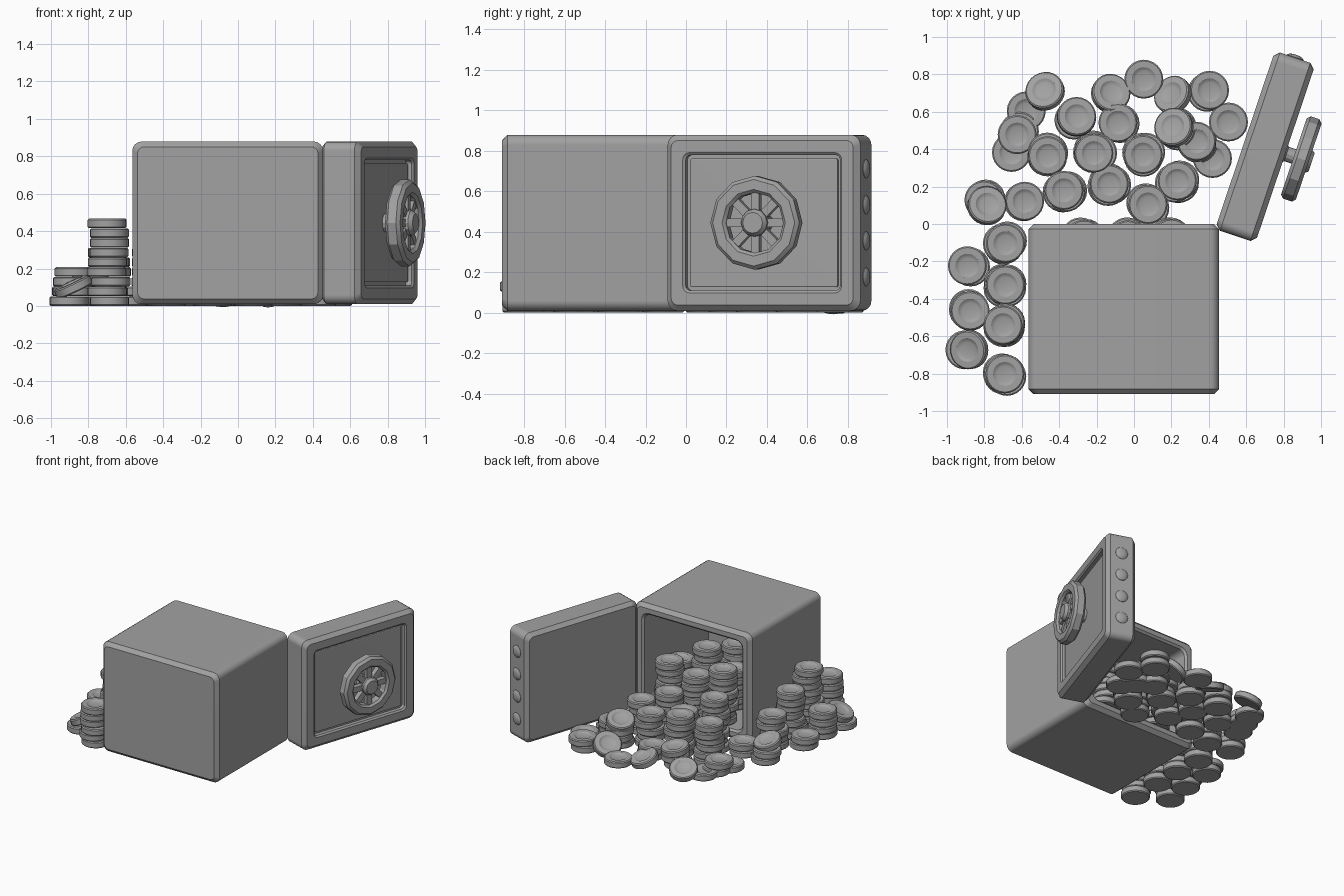
import bpy, bmesh, math, random
from mathutils import Matrix, Vector

if "Cube" in bpy.data.objects:
    bpy.data.objects.remove(bpy.data.objects["Cube"])
random.seed(4)

# One grey metal for everything
GREY = (0.36, 0.36, 0.36, 1)
metal = bpy.data.materials.new("grey metal")
metal.use_nodes = True
metal.diffuse_color = GREY
metal.node_tree.nodes["Principled BSDF"].inputs["Base Color"].default_value = GREY


def make_mesh(name, bm, angle=35):
    bmesh.ops.recalc_face_normals(bm, faces=bm.faces)
    mesh = bpy.data.meshes.new(name)
    bm.to_mesh(mesh)
    bm.free()
    mesh.materials.append(metal)
    mesh.shade_smooth()
    mesh.set_sharp_from_angle(angle=math.radians(angle))
    return mesh


def place(name, mesh, matrix=Matrix()):
    ob = bpy.data.objects.new(name, mesh)
    bpy.context.collection.objects.link(ob)
    ob.matrix_world = matrix
    return ob


def bridge(bm, a, b):
    for i in range(len(a)):
        j = (i + 1) % len(a)
        bm.faces.new((a[i], a[j], b[j], b[i]))


def rounded_loft(name, width, height, rings, matrix):
    """Loft rounded rectangles along y; each ring is (inset, y, corner radius)."""
    bm = bmesh.new()
    loops = []
    for inset, y, r in rings:
        loop = []
        for k in range(4):
            sx, sz = ((1, 1), (-1, 1), (-1, -1), (1, -1))[k]
            cx, cz = sx * (width / 2 - inset - r), sz * (height / 2 - inset - r)
            for i in range(5):
                t = math.pi / 2 * (k + i / 4)
                loop.append(bm.verts.new((cx + r * math.cos(t), y, cz + r * math.sin(t))))
        loops.append(loop)
    for a, b in zip(loops, loops[1:]):
        bridge(bm, a, b)
    bm.faces.new(loops[0])
    bm.faces.new(loops[-1])
    ob = place(name, make_mesh(name, bm), matrix)
    # Keep the large faces flat and the rounded edges smooth
    ob.modifiers.new("flat faces", "WEIGHTED_NORMAL").keep_sharp = True


def lathe(name, profile, sides, closed=False, angle=35):
    """Turn (radius, height) points around local z; ends are capped unless closed."""
    bm = bmesh.new()
    loops = [[bm.verts.new((r * math.cos(i * math.tau / sides),
                            r * math.sin(i * math.tau / sides), h))
              for i in range(sides)] for r, h in profile]
    for a, b in zip(loops, loops[1:]):
        bridge(bm, a, b)
    if closed:
        bridge(bm, loops[-1], loops[0])
    else:
        bm.faces.new(loops[0])
        bm.faces.new(loops[-1])
    return make_mesh(name, bm, angle)


# Safe body, open at the back
MID_Z, HEIGHT = 0.444, 0.87
rounded_loft("safe_body", 1.02, HEIGHT, [
    (0.028, -0.91, 0.035), (0, -0.882, 0.05), (0, -0.028, 0.05), (0.028, 0, 0.035),
    (0.065, 0, 0.06), (0.08, -0.015, 0.05), (0.08, -0.82, 0.05)],
    Matrix.Translation((-0.055, 0, MID_Z)))

# Open door: local x runs to the hinge, local y points out of its outer face
DOOR_W, THICK = 1.005, 0.228
hinge = Matrix.Translation((0.433, -0.027, MID_Z)) @ Matrix.Rotation(math.radians(251.4), 4, "Z")
door_frame = hinge @ Matrix.Translation((-DOOR_W / 2, 0, 0))
rounded_loft("door", DOOR_W, HEIGHT, [
    (0.028, 0, 0.035), (0, 0.028, 0.05), (0, THICK - 0.028, 0.05), (0.028, THICK, 0.035),
    (0.088, THICK, 0.035), (0.1, THICK - 0.01, 0.025), (0.1, THICK - 0.04, 0.025),
    (0.118, THICK - 0.04, 0.01), (0.118, THICK - 0.027, 0.01),
    (0.124, THICK - 0.023, 0.006)], door_frame)

# Hand wheel on the door
wheel_frame = door_frame @ Matrix.Rotation(-math.pi / 2, 4, "X")
rim = lathe("wheel_rim", [(0.165, 0.276), (0.215, 0.276), (0.232, 0.293), (0.232, 0.342),
                          (0.214, 0.36), (0.165, 0.36), (0.15, 0.345), (0.15, 0.291)],
            12, closed=True, angle=25)
place("wheel_rim", rim, wheel_frame)
hub = lathe("wheel_hub", [(0.05, 0.19), (0.05, 0.225), (0.04, 0.235), (0.04, 0.285),
                          (0.068, 0.295), (0.068, 0.355), (0.052, 0.376)], 12, angle=25)
place("wheel_hub", hub, wheel_frame)
bm = bmesh.new()
bmesh.ops.create_cube(bm, size=1, matrix=Matrix.Translation((0.11, 0, 0.32))
                      @ Matrix.Diagonal((0.12, 0.042, 0.04, 1)))
spoke = make_mesh("wheel_spoke", bm)
for i in range(8):
    place("wheel_spoke", spoke, wheel_frame @ Matrix.Rotation(i * math.pi / 4, 4, "Z"))

# Locking bolts on the free edge of the door
bolt = lathe("door_bolt", [(0.047, -0.01), (0.047, 0.002), (0.036, 0.011), (0.018, 0.016)], 16)
for i in range(4):
    spot = Vector((-DOOR_W / 2, THICK / 2, 0.178 * (i - 1.5)))
    place("door_bolt", bolt, door_frame @ Matrix.Translation(spot)
          @ Matrix.Rotation(-math.pi / 2, 4, "Y"))

# Coins share one mesh with a broad flat rim and a shallow dimple
STEP = 0.052
coin = lathe("coin", [(0.097, 0), (0.104, 0.007), (0.104, 0.044), (0.097, 0.051),
                      (0.064, 0.051), (0.054, 0.044), (0.042, 0.04)], 24)


def coin_stack(x, y, count, base=0.0):
    for i in range(count):
        wobble = 0.005 if i == count - 1 else 0.016
        place("coin", coin, Matrix.Translation((x + random.uniform(-wobble, wobble),
                                                y + random.uniform(-wobble, wobble),
                                                base + i * STEP)))


# Stacks beside the safe
for x, y, n in [(-.69, -.1, 5), (-.69, -.33, 7), (-.7, -.54, 9), (-.69, -.8, 6),
                (-.89, -.22, 2), (-.88, -.46, 4), (-.9, -.67, 1), (-.8, .13, 2)]:
    coin_stack(x, y, n)

# Stacks spilling in front of the opening
for x, y, n in [(-.58, .12, 2), (-.58, .6, 1), (-.62, .48, 2), (-.66, .38, 1),
                (-.46, .37, 6), (-.37, .18, 8), (-.21, .38, 6), (-.13, .21, 5),
                (-.31, .57, 2), (-.09, .54, 2), (.05, .37, 5), (.07, .1, 6),
                (.23, .23, 5), (.05, .77, 1), (.4, .72, 2), (.22, .51, 3),
                (.33, .44, 3), (.42, .35, 1), (.51, .55, 1)]:
    coin_stack(x, y, n)

# Stacks inside the safe, in three rows
for start, y, heights in [(-.27, -.08, (8, 6, 7)), (-.19, -.33, (6, 8, 5)),
                          (-.27, -.58, (6, 7, 5))]:
    for col, n in enumerate(heights):
        coin_stack(start + 0.235 * col, y, n, 0.095)

# Loose coins leaning on others: place and tilt in degrees about x and y
for x, y, z, tx, ty in [(-.87, -.67, .08, 5, -25), (-.79, .09, .11, -18, 8),
                        (-.47, .7, .04, -22, -12), (-.13, .69, .03, -18, 12),
                        (.22, .68, .05, -25, -28), (.22, .51, .17, -15, -15),
                        (-.31, .57, .11, -8, 5)]:
    place("loose_coin", coin, Matrix.Translation((x, y, z))
          @ Matrix.Rotation(math.radians(tx), 4, "X")
          @ Matrix.Rotation(math.radians(ty), 4, "Y"))
